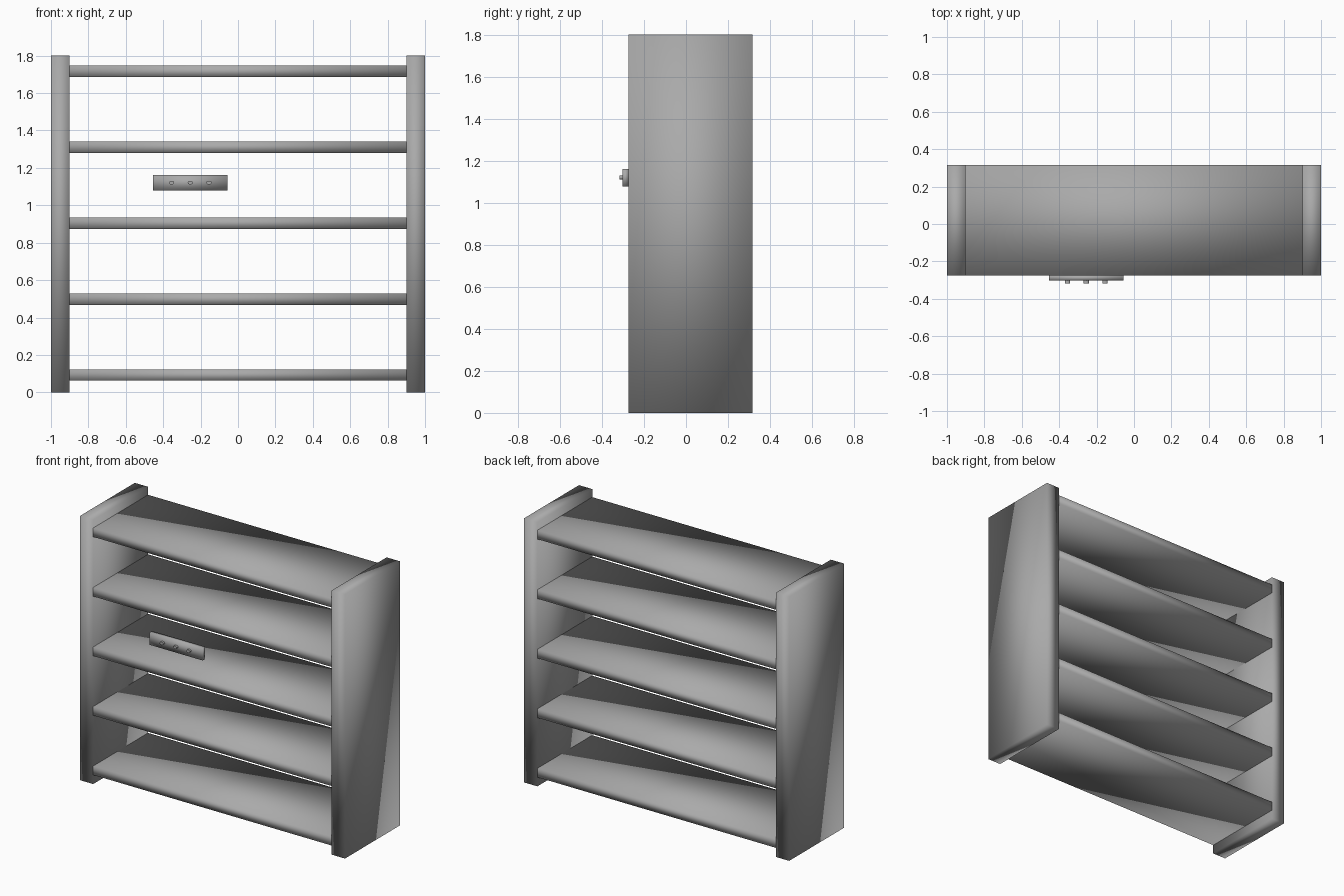
import bpy
import math

if "Cube" in bpy.data.objects:
    bpy.data.objects.remove(bpy.data.objects["Cube"], do_unlink=True)

# Single grey finish
grey = bpy.data.materials.new("plain_grey")
grey.use_nodes = True
colour = (0.4, 0.4, 0.4, 1.0)
grey.diffuse_color = colour
grey.node_tree.nodes["Principled BSDF"].inputs["Base Color"].default_value = colour

FRONT, BACK = -0.275, 0.316
HEIGHT = 1.802


def finish(name):
    obj = bpy.context.object
    obj.name = name
    obj.data.materials.append(grey)
    bpy.ops.object.transform_apply(location=False, rotation=True, scale=True)
    bpy.ops.object.shade_smooth()
    return obj


def box(name, low, high):
    centre = [(a + b) / 2 for a, b in zip(low, high)]
    bpy.ops.mesh.primitive_cube_add(size=1, location=centre)
    bpy.context.object.scale = [b - a for a, b in zip(low, high)]
    return finish(name)


# Upright side panels
box("right_side_panel", (-1, FRONT, 0), (-0.9, BACK, HEIGHT))
box("left_side_panel", (0.9, FRONT, 0), (1, BACK, HEIGHT))

# Evenly spaced shelves
for i in range(5):
    z = 0.062 + 0.406 * i
    box(f"shelf_{i + 1}", (-0.9, FRONT, z), (0.9, BACK, z + 0.061))

# Control plate on the front, with three oval buttons
box("control_plate", (-0.455, -0.302, 1.079), (-0.055, FRONT, 1.163))
for i in range(3):
    bpy.ops.mesh.primitive_cylinder_add(
        vertices=24, radius=1, depth=0.02,
        location=(-0.355 + 0.1 * i, -0.307, 1.121),
        rotation=(math.pi / 2, 0, 0))
    bpy.context.object.scale = (0.014, 0.01, 1)
    finish(f"button_{i + 1}")
    bpy.ops.object.shade_smooth_by_angle()
